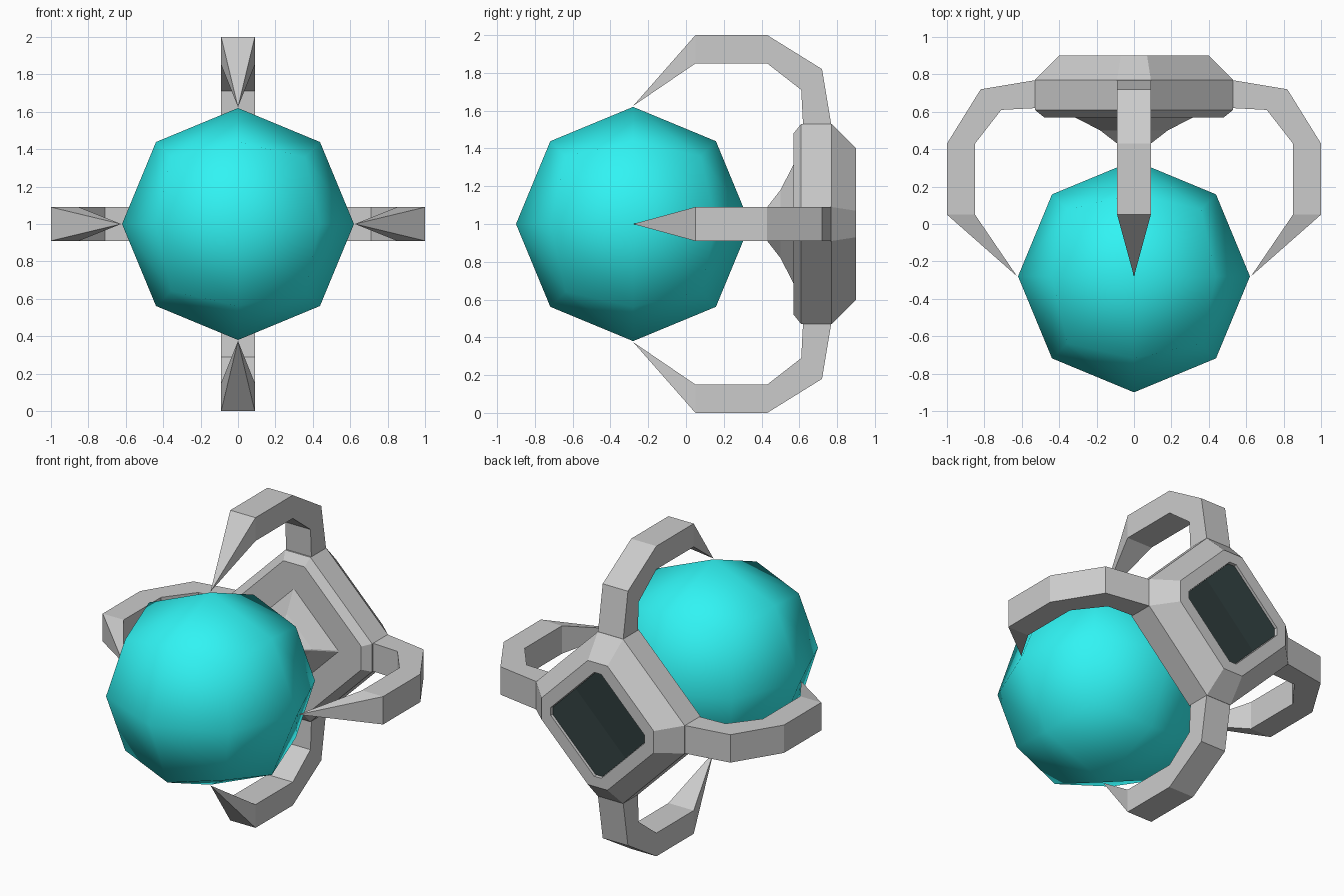
import bpy, bmesh, math
from mathutils import Vector, Matrix

if "Cube" in bpy.data.objects:
    bpy.data.objects.remove(bpy.data.objects["Cube"])


def finish(name, bm, color=None, smooth=False):
    bmesh.ops.recalc_face_normals(bm, faces=bm.faces)
    me = bpy.data.meshes.new(name)
    bm.to_mesh(me)
    bm.free()
    ob = bpy.data.objects.new(name, me)
    bpy.context.collection.objects.link(ob)
    for p in me.polygons:
        p.use_smooth = smooth
    if color:
        mat = bpy.data.materials.new(name + "_colour")
        mat.diffuse_color = (*color, 1)
        mat.use_nodes = True
        mat.node_tree.nodes["Principled BSDF"].inputs["Base Color"].default_value = mat.diffuse_color
        me.materials.append(mat)
    return ob


def diamond(r, w):
    # square standing on its corner, corners cut to half-width w
    return [(w, r), (r, w), (r, -w), (w, -r), (-w, -r), (-r, -w), (-r, w), (-w, r)]


def loft(bm, rings, cap_end=True):
    # rings of (y, r, w) joined along y, first ring capped
    loops = [[bm.verts.new((x, y, 1 + z)) for x, z in diamond(r, w)] for y, r, w in rings]
    for a, b in zip(loops, loops[1:]):
        for i in range(8):
            j = (i + 1) % 8
            bm.faces.new((a[i], a[j], b[j], b[i]))
    bm.faces.new(loops[0])
    if cap_end:
        bm.faces.new(loops[-1])


# Ball: cube subdivided once and pushed out to a sphere
bm = bmesh.new()
bmesh.ops.create_cube(bm, size=2)
bmesh.ops.subdivide_edges(bm, edges=bm.edges[:], cuts=1, use_grid_fill=True)
for v in bm.verts:
    v.co = v.co.normalized() * 0.62 + Vector((0, -0.28, 1))
finish("ball", bm, (0.03, 0.9, 0.9), True)

# Housing behind the ball, with a recess in its back
bm = bmesh.new()
loft(bm, [(0.57, 0.48, 0.075), (0.61, 0.53, 0.09), (0.77, 0.53, 0.09),
          (0.90, 0.40, 0.07), (0.90, 0.335, 0.025), (0.855, 0.33, 0.025)])
finish("housing", bm)

# Flared mount between housing and ball
bm = bmesh.new()
loft(bm, [(0.30, 0.08, 0.004), (0.43, 0.09, 0.004), (0.50, 0.18, 0.004), (0.575, 0.325, 0.004)])
finish("ball_mount", bm)

# Dark back panel with a shallow crease
bm = bmesh.new()
vs = [bm.verts.new((x, 0.885, 1 + z)) for x, z in diamond(0.33, 0.025)]
m1 = bm.verts.new((0.1775, 0.87, 1.1775))
m2 = bm.verts.new((-0.1775, 0.87, 0.8225))
bm.faces.new((m1, vs[1], vs[2], vs[3], vs[4], m2))
bm.faces.new((m2, vs[5], vs[6], vs[7], vs[0], m1))
for f in bm.faces:
    f.normal_update()
    if f.normal.y < 0:
        f.normal_flip()
finish("back_panel", bm, (0.03, 0.05, 0.05))

# Four claws: outer and inner profile (y, radius), ending in a point
outer = [(0.77, 0.52), (0.72, 0.82), (0.43, 1.0), (0.05, 1.0)]
inner = [(0.62, 0.52), (0.61, 0.71), (0.43, 0.85), (0.05, 0.85)]
for k, name in enumerate(("top_claw", "right_claw", "bottom_claw", "left_claw")):
    bm = bmesh.new()
    secs = []
    for (yo, ro), (yi, ri) in zip(outer, inner):
        secs.append([bm.verts.new(c) for c in
                     ((-0.09, yo, ro), (0.09, yo, ro), (0.09, yi, ri), (-0.09, yi, ri))])
    tip = bm.verts.new((0, -0.28, 0.625))
    bm.faces.new(secs[0])
    for i in range(4):
        j = (i + 1) % 4
        for a, b in zip(secs, secs[1:]):
            bm.faces.new((a[i], a[j], b[j], b[i]))
        bm.faces.new((secs[-1][i], secs[-1][j], tip))
    turn = Matrix.Translation((0, 0, 1)) @ Matrix.Rotation(k * math.pi / 2, 4, 'Y')
    bmesh.ops.transform(bm, matrix=turn, verts=bm.verts)
    finish(name, bm)
